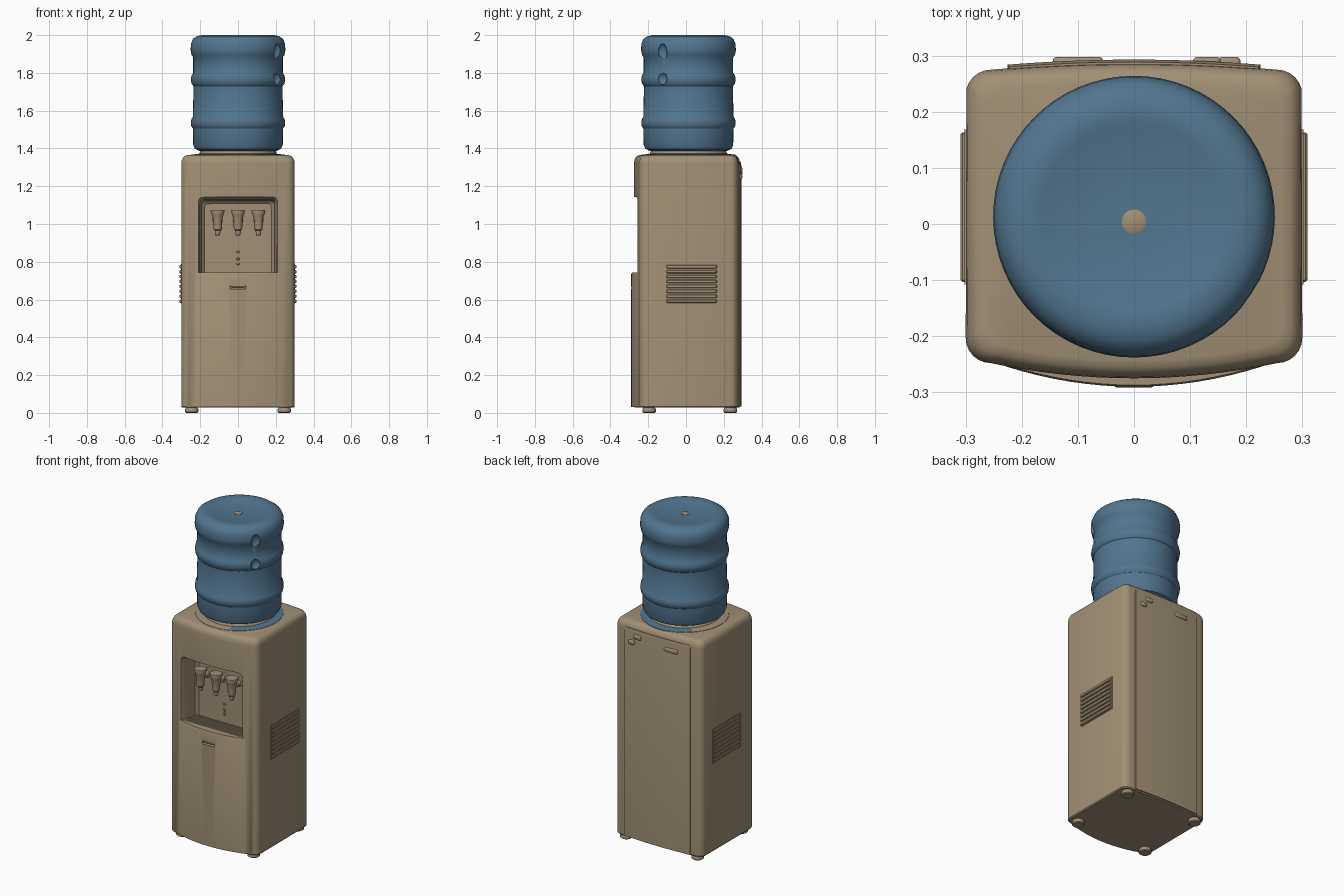
import bpy, bmesh
from math import sin, cos, pi, radians
from mathutils import Vector

if "Cube" in bpy.data.objects:
    bpy.data.objects.remove(bpy.data.objects["Cube"], do_unlink=True)


def material(name, rgb):
    m = bpy.data.materials.new(name)
    m.use_nodes = True
    m.diffuse_color = (*rgb, 1)
    m.node_tree.nodes["Principled BSDF"].inputs["Base Color"].default_value = (*rgb, 1)
    return m


BEIGE = material("warm beige plastic", (0.36, 0.28, 0.18))
BLUE = material("blue bottle", (0.085, 0.18, 0.28))


def finish(name, bm, mat, angle=35):
    bmesh.ops.recalc_face_normals(bm, faces=bm.faces)
    me = bpy.data.meshes.new(name)
    bm.to_mesh(me)
    bm.free()
    ob = bpy.data.objects.new(name, me)
    bpy.context.collection.objects.link(ob)
    me.materials.append(mat)
    smooth(ob, angle)
    return ob


def smooth(ob, angle=35):
    bpy.ops.object.select_all(action="DESELECT")
    ob.select_set(True)
    bpy.context.view_layer.objects.active = ob
    bpy.ops.object.shade_smooth_by_angle(angle=radians(angle))


def loft(bm, rings):
    """Bridge closed rings of points and cap both ends."""
    loops = [[bm.verts.new(p) for p in ring] for ring in rings]
    n = len(loops[0])
    for a, b in zip(loops, loops[1:]):
        for i in range(n):
            j = (i + 1) % n
            bm.faces.new((a[i], a[j], b[j], b[i]))
    bm.faces.new(loops[0])
    bm.faces.new(loops[-1])


def prism(name, outline, levels, mat):
    """Stack an outline at (height, scale) levels."""
    bm = bmesh.new()
    loft(bm, [[(x * s, y * s, z) for x, y in outline] for z, s in levels])
    return finish(name, bm, mat)


def lathe(name, profile, mat, center=(0, 0), n=48, angle=35):
    bm = bmesh.new()
    loft(bm, [[(center[0] + r * cos(2 * pi * i / n), center[1] + r * sin(2 * pi * i / n), z)
               for i in range(n)] for r, z in profile])
    return finish(name, bm, mat, angle)


def box(name, lo, hi, mat, bevel=0.0, segments=3):
    lo, hi = Vector(lo), Vector(hi)
    bm = bmesh.new()
    bmesh.ops.create_cube(bm, size=1)
    for v in bm.verts:
        v.co = (lo + hi) / 2 + v.co * (hi - lo)
    if bevel:
        bmesh.ops.bevel(bm, geom=bm.edges[:], offset=bevel, segments=segments,
                        profile=0.5, affect="EDGES")
    return finish(name, bm, mat)


def cut(ob, cutter):
    mod = ob.modifiers.new("cut", "BOOLEAN")
    mod.operation, mod.solver, mod.object = "DIFFERENCE", "EXACT", cutter
    bpy.context.view_layer.objects.active = ob
    bpy.ops.object.modifier_apply(modifier=mod.name)
    bpy.data.objects.remove(cutter, do_unlink=True)
    smooth(ob)


def bow(half, edge, mid, n=16):
    """Gently bowed line running from -half to +half."""
    xs = [half * (2 * i / n - 1) for i in range(n + 1)]
    return [(x, mid + (edge - mid) * (x / half) ** 2) for x in xs]


def corner(cx, cy, r, start):
    return [(cx + r * cos(radians(start + a)), cy + r * sin(radians(start + a)))
            for a in (15, 30, 45, 60, 75, 90)]


# Cabinet with bowed front and back
front = bow(0.255, -0.248, -0.275)
back = [(-x, y) for x, y in bow(0.255, 0.275, 0.286)]
right_side = corner(0.255, -0.203, 0.045, -90) + corner(0.255, 0.23, 0.045, 0)
left_side = [(-x, y) for x, y in reversed(right_side)]
outline = front + right_side + back[1:-1] + left_side
cabinet = prism("cabinet", outline,
                [(0.028, 0.985), (0.034, 1), (1.32, 1), (1.337, 0.992),
                 (1.352, 0.968), (1.361, 0.935), (1.365, 0.88)], BEIGE)

# Raised lower door and back panel
door = bow(0.228, -0.254, -0.29) + [(0.228, -0.2), (-0.228, -0.2)]
lower_door = prism("lower_door", door, [(0.03, 1), (0.735, 1), (0.742, 0.99)], BEIGE)
panel = bow(0.225, 0.284, 0.293) + [(0.225, 0.25), (-0.225, 0.25)]
prism("back_panel", panel, [(0.034, 1), (1.31, 1), (1.33, 0.985)], BEIGE)


# Dispensing recess, tapering towards its back wall
def recess_cutter():
    bm = bmesh.new()
    rings = []
    for y, grow in ((-0.4, 0.0), (-0.262, 0.0), (-0.24, -0.012), (-0.145, -0.02), (-0.13, -0.035)):
        hx, top, bottom, r = 0.213 + grow, 1.143 + grow, 0.735, 0.025
        ring = [(-hx, y, bottom), (hx, y, bottom)]
        ring += [(x, y, z) for x, z in corner(hx - r, top - r, r, 0)]
        ring += [(x, y, z) for x, z in corner(r - hx, top - r, r, 90)]
        rings.append(ring)
    loft(bm, rings)
    return finish("recess_cutter", bm, BEIGE)


cut(cabinet, recess_cutter())

# Drip tray with long slats
cut(lower_door, box("tray_cutter", (-0.19, -0.25, 0.722), (0.19, -0.14, 0.8), BEIGE))
for i in range(7):
    y = -0.243 + i * 0.016
    box("tray_slat", (-0.192, y - 0.005, 0.715), (0.192, y + 0.005, 0.739), BEIGE)
box("tray_rear_ledge", (-0.193, -0.2, 0.7), (0.193, -0.125, 0.73), BEIGE)

# Three taps with feed pipes
for x in (-0.108, 0, 0.108):
    lathe("tap", [(0.008, 0.938), (0.013, 0.942), (0.015, 0.965), (0.022, 0.972), (0.025, 1.03),
                  (0.03, 1.045), (0.037, 1.068), (0.035, 1.075)], BEIGE, (x, -0.215), 20)
    bm = bmesh.new()
    loft(bm, [[(x + r * cos(k * pi / 8), y, 1.02 + r * sin(k * pi / 8)) for k in range(16)]
              for y, r in ((-0.215, 0.018), (-0.15, 0.018), (-0.148, 0.028), (-0.12, 0.028))])
    finish("tap_pipe", bm, BEIGE)

# Indicator beads on the recess wall
for z in (0.79, 0.815, 0.85):
    box("indicator_bead", (-0.007, -0.138, z - 0.007), (0.007, -0.125, z + 0.007), BEIGE, 0.004)

# Door pull: hollow with a lip
cut(lower_door, box("pull_cutter", (-0.042, -0.31, 0.655), (0.042, -0.275, 0.673), BEIGE, 0.006))
box("door_pull_lip", (-0.035, -0.291, 0.665), (0.035, -0.27, 0.672), BEIGE, 0.003)

# Side vents
for s in (-1, 1):
    xs = sorted((s * 0.295, s * 0.302))
    box("vent_plate", (xs[0], -0.108, 0.578), (xs[1], 0.168, 0.788), BEIGE)
    xs = sorted((s * 0.295, s * 0.309))
    for i in range(8):
        z = 0.592 + i * 0.026
        box("vent_slat", (xs[0], -0.103, z - 0.009), (xs[1], 0.163, z + 0.009), BEIGE, 0.003, 1)

# Small fittings high on the back
for x, w, z in ((-0.1, 0.045, 1.27), (0.13, 0.025, 1.29), (0.17, 0.02, 1.25)):
    box("back_fitting", (x - w, 0.27, z - 0.014), (x + w, 0.298, z + 0.014), BEIGE, 0.008)

# Feet
for x in (-0.245, 0.245):
    for y in (-0.195, 0.235):
        lathe("foot", [(0.03, 0), (0.036, 0.005), (0.036, 0.018), (0.028, 0.035)], BEIGE, (x, y), 24)

# Bottle seat, its outer rim partly blue
seat = lathe("bottle_seat", [(0.25, 1.358), (0.248, 1.367), (0.205, 1.372), (0.2, 1.383),
                             (0.185, 1.40)], BEIGE, (0, 0.013))
seat.data.materials.append(BLUE)
for f in seat.data.polygons:
    c = f.center
    if c.z < 1.372 and f.normal.z > 0.5 and c.x + 0.7 * c.y > -0.05:
        f.material_index = 1

# Ribbed bottle
bottle = lathe("bottle", [
    (0.17, 1.385), (0.205, 1.387), (0.228, 1.398), (0.237, 1.42), (0.238, 1.505),
    (0.247, 1.517), (0.25, 1.535), (0.247, 1.555), (0.238, 1.568), (0.236, 1.73),
    (0.246, 1.743), (0.25, 1.765), (0.246, 1.787), (0.237, 1.80), (0.237, 1.882),
    (0.246, 1.895), (0.251, 1.92), (0.249, 1.955), (0.238, 1.98), (0.218, 1.994),
    (0.19, 2.0), (0.165, 1.997), (0.14, 1.99), (0.05, 1.985), (0.02, 1.985)],
    BLUE, (0, 0.013), 64, 50)

# Grip hollows in the bottle
for z, h in ((1.91, 0.045), (1.77, 0.035)):
    bm = bmesh.new()
    bmesh.ops.create_uvsphere(bm, u_segments=20, v_segments=12, radius=1)
    for v in bm.verts:
        v.co = Vector((0.212 + v.co.x * 0.028, -0.127 + v.co.y * 0.028, z + v.co.z * h))
    cut(bottle, finish("grip_cutter", bm, BLUE))

# Cap dot on top of the bottle
lathe("cap_dot", [(0.022, 1.98), (0.022, 1.987), (0.018, 1.989)], BEIGE, (0, 0.004), 16)
